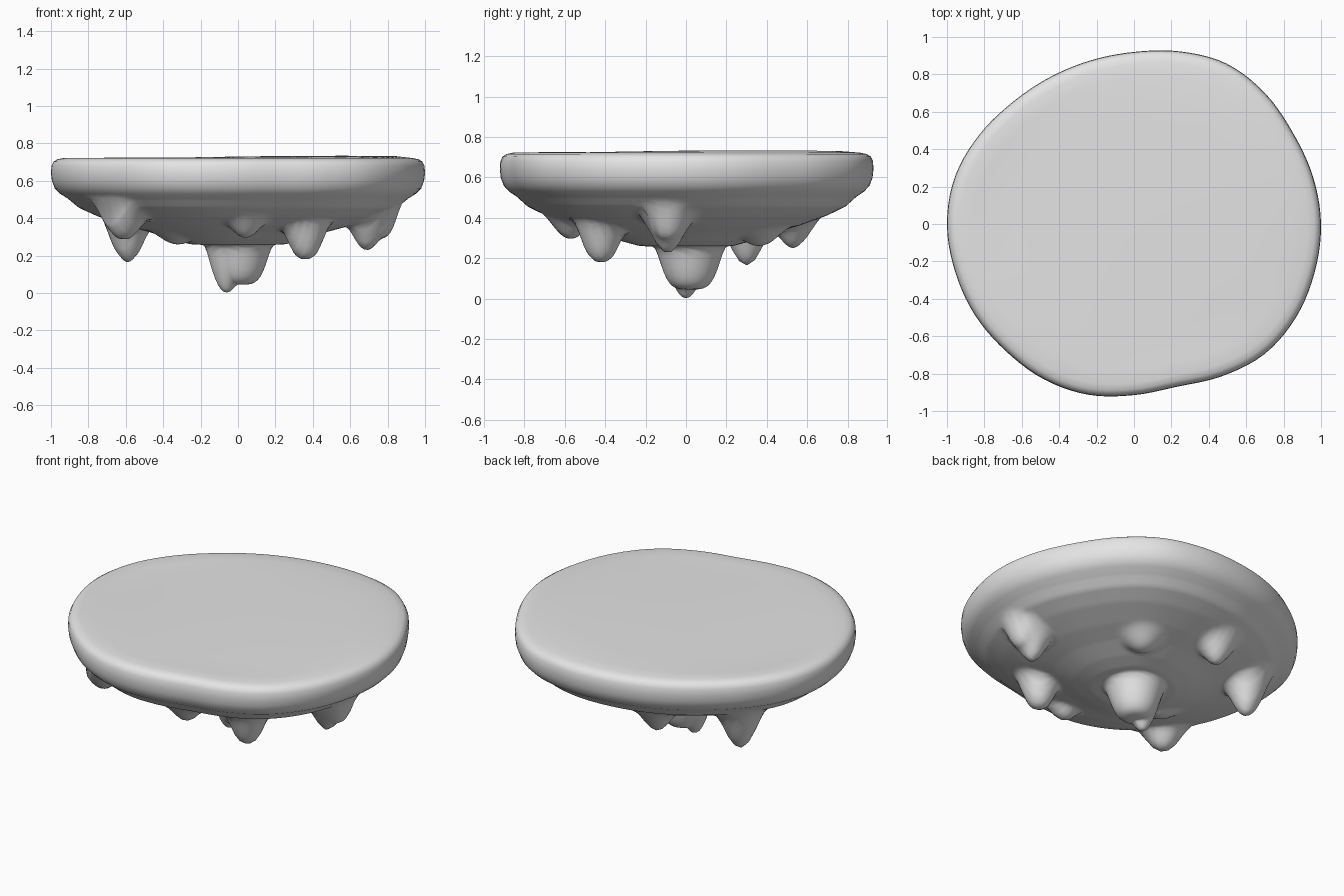
import bpy, bmesh, math

old = bpy.data.objects.get("Cube")
if old:
    bpy.data.objects.remove(old, do_unlink=True)

# Single stone colour
stone = bpy.data.materials.new("grey stone")
stone.use_nodes = True
GREY = (0.78, 0.78, 0.78, 1)
stone.diffuse_color = GREY
stone.node_tree.nodes["Principled BSDF"].inputs["Base Color"].default_value = GREY

# Irregular plan outline: radius every 15 degrees, anticlockwise from +x
OUTLINE = [1.0, .99, .98, .99, .99, .955, .92, .905, .905, .92, .955, .99,
           1.0, .99, .98, .965, .96, .945, .915, .90, .94, .985, 1.0, 1.0]
SEGMENTS = 120

# Rim profile and underside profile: (fraction of outline, height)
RIM = [(.93, .722), (.965, .715), (.985, .703), (.997, .68), (1.0, .64),
       (.995, .60), (.98, .56), (.95, .53), (.91, .505)]
UNDER = [(0, .25), (.25, .26), (.35, .285), (.47, .325), (.6, .36),
         (.75, .41), (.85, .455), (.91, .505)]

# Hanging rocks: x, y, tip height, half width, steepness
ROCKS = [(.01, .02, .045, .155, 4), (-.06, .0, .003, .09, 2.2),
         (-.59, .30, .165, .11, 1.9), (.36, -.42, .18, .115, 2.6),
         (.74, -.09, .29, .12, 3.5), (.69, -.09, .225, .11, 1.9),
         (-.61, -.47, .285, .14, 2.1), (-.17, .53, .25, .13, 1.8),
         (-.32, -.15, .26, .2, 2), (.04, -.57, .295, .14, 2),
         (.24, .36, .26, .18, 2)]


def outline(angle):
    """Smooth closed curve through the outline radii."""
    t = angle / math.tau * len(OUTLINE)
    i, f = int(t), t - int(t)
    a, b, c, d = (OUTLINE[(i + k) % len(OUTLINE)] for k in (-1, 0, 1, 2))
    return b + f / 2 * (c - a + f * (2*a - 5*b + 4*c - d + f * (3*(b - c) + d - a)))


def under_height(fraction):
    for (r0, z0), (r1, z1) in zip(UNDER, UNDER[1:]):
        if fraction <= r1:
            return z0 + (z1 - z0) * (fraction - r0) / (r1 - r0)
    return UNDER[-1][1]


def smooth_min(a, b, k):
    h = max(k - abs(a - b), 0) / k
    return min(a, b) - h * h * k / 4


def underside(x, y, fraction):
    """Bowl-shaped base with the hanging rocks blended in."""
    z = under_height(fraction)
    for rx, ry, tip, width, power in ROCKS:
        d = math.hypot(x - rx, y - ry)
        rock = tip + .17 * (d / width) ** power
        z = smooth_min(z, rock, min(.12, .6 * max(z - tip, .001)))
    return z


def top_height(x, y):
    return .724 + .01 * math.sin(1.8 * x + .6) * math.cos(2 * y - .6)


bm = bmesh.new()


def ring(fraction, height):
    verts = []
    for s in range(SEGMENTS):
        a = math.tau * s / SEGMENTS
        r = fraction * outline(a)
        x, y = r * math.cos(a), r * math.sin(a)
        verts.append(bm.verts.new((x, y, height(x, y))))
    return verts


# Top surface, rounded rim, then underside inward
rings = [ring(f, top_height) for f in (.15, .4, .65, .85)]
rings += [ring(f, lambda x, y, z=z: z) for f, z in RIM]
STEPS = 60
for i in range(1, STEPS):
    f = .91 * (1 - i / STEPS)
    rings.append(ring(f, lambda x, y, f=f: underside(x, y, f)))

for upper, lower in zip(rings, rings[1:]):
    for s in range(SEGMENTS):
        n = (s + 1) % SEGMENTS
        bm.faces.new((upper[s], lower[s], lower[n], upper[n]))

top_centre = bm.verts.new((0, 0, top_height(0, 0)))
low_centre = bm.verts.new((0, 0, underside(0, 0, 0)))
for s in range(SEGMENTS):
    n = (s + 1) % SEGMENTS
    bm.faces.new((top_centre, rings[0][s], rings[0][n]))
    bm.faces.new((low_centre, rings[-1][n], rings[-1][s]))
bmesh.ops.recalc_face_normals(bm, faces=bm.faces)

mesh = bpy.data.meshes.new("floating_rock")
bm.to_mesh(mesh)
bm.free()
mesh.materials.append(stone)
mesh.shade_smooth()
island = bpy.data.objects.new("floating_rock", mesh)
bpy.context.collection.objects.link(island)
